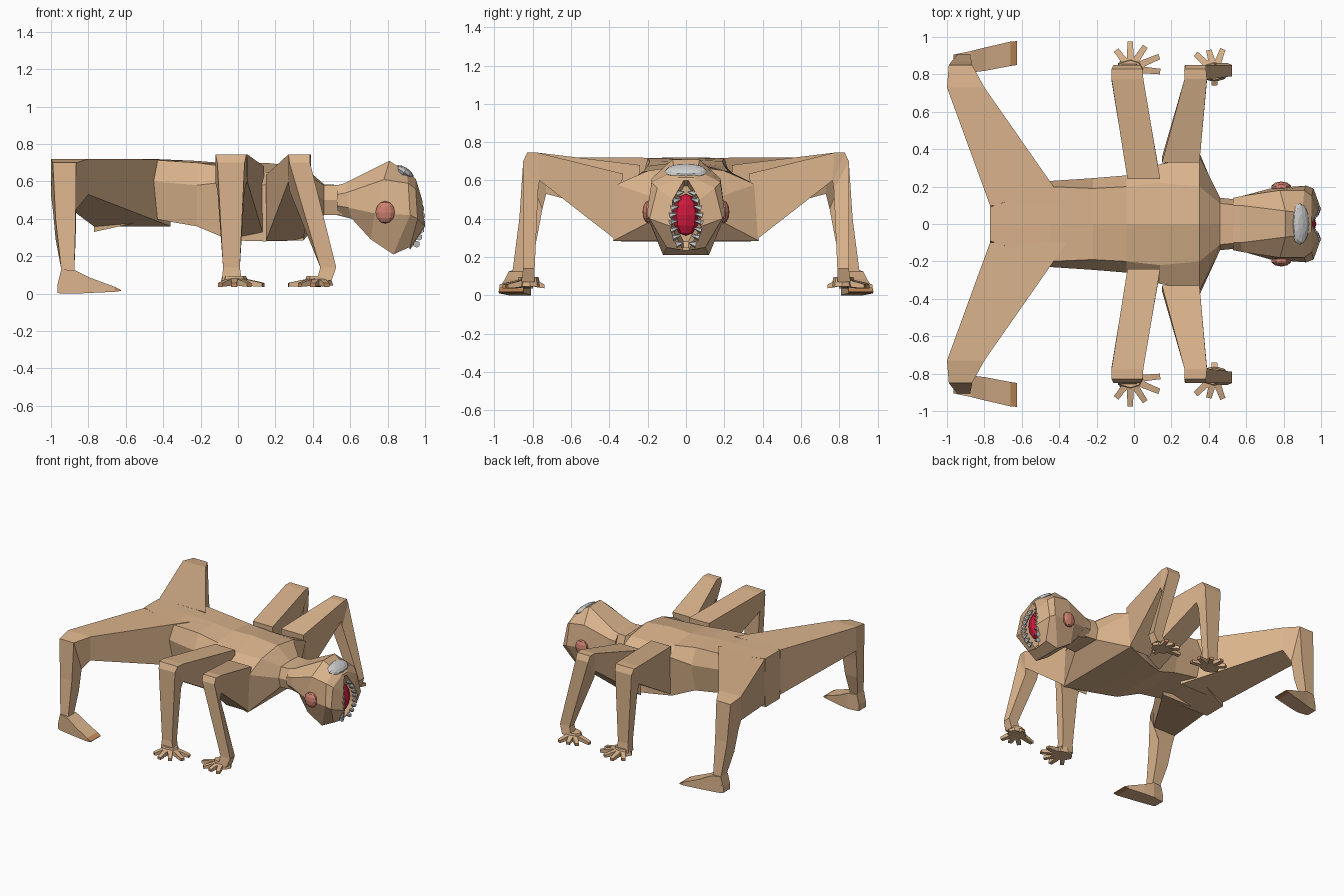
import bpy, bmesh, math
from mathutils import Vector, Matrix

if "Cube" in bpy.data.objects:
    bpy.data.objects.remove(bpy.data.objects["Cube"])


def material(name, rgb):
    m = bpy.data.materials.new(name)
    m.diffuse_color = (*rgb, 1)
    m.use_nodes = True
    m.node_tree.nodes["Principled BSDF"].inputs["Base Color"].default_value = m.diffuse_color
    return m


SKIN = material("tan skin", (0.70, 0.45, 0.26))
NAIL = material("orange nail", (0.58, 0.27, 0.11))
RED = material("red tongue", (0.60, 0.01, 0.045))
EYE = material("dark red eye", (0.42, 0.005, 0.03))
PINK = material("pink ear", (0.62, 0.22, 0.16))
GREY = material("pale grey", (0.62, 0.62, 0.62))


def finish(bm, name, mats, mirror=False):
    bmesh.ops.recalc_face_normals(bm, faces=bm.faces)
    me = bpy.data.meshes.new(name)
    bm.to_mesh(me)
    bm.free()
    for m in mats:
        me.materials.append(m)
    ob = bpy.data.objects.new(name, me)
    bpy.context.collection.objects.link(ob)
    if mirror:
        mod = ob.modifiers.new("mirror", 'MIRROR')
        mod.use_axis = (False, True, False)
        mod.use_mirror_merge = False
    return ob


def add_loft(bm, rings, cap_mat=0):
    """Skin a list of equal rings; the last cap takes cap_mat."""
    vs = [[bm.verts.new(p) for p in r] for r in rings]
    n = len(vs[0])
    for a, b in zip(vs, vs[1:]):
        for i in range(n):
            j = (i + 1) % n
            bm.faces.new((a[i], a[j], b[j], b[i]))
    bm.faces.new(vs[0])
    bm.faces.new(vs[-1]).material_index = cap_mat


def loft(name, rings, mats=(SKIN,), mirror=False, cap_mat=0):
    bm = bmesh.new()
    add_loft(bm, rings, cap_mat)
    return finish(bm, name, mats, mirror)


def limb(name, stations):
    """Four-sided limb: back x, front x, outer (y, z), inner (y, z)."""
    loft(name, [[(a, yo, zo), (b, yo, zo), (b, yi, zi), (a, yi, zi)]
                for a, b, yo, zo, yi, zi in stations], mirror=True)


def ball(name, mat, loc, size, tilt=0, mirror=False, seg=10, rings=6):
    bm = bmesh.new()
    m = Matrix.Translation(loc) @ Matrix.Rotation(tilt, 4, 'Y') @ Matrix.Diagonal((*size, 1))
    bmesh.ops.create_uvsphere(bm, u_segments=seg, v_segments=rings, radius=1, matrix=m)
    return finish(bm, name, [mat], mirror)


# Torso: x, ridge z, shoulder (y, z), side (y, z), belly (y, z)
body = [(-0.77, .72, .09, .72, .11, .52, .09, .33),
        (-0.45, .72, .20, .715, .23, .60, .20, .40),
        (-0.22, .71, .19, .70, .245, .58, .20, .36),
        (-0.04, .695, .20, .675, .26, .60, .24, .285),
        (0.14, .70, .22, .65, .32, .58, .30, .28),
        (0.35, .68, .20, .65, .36, .58, .38, .285),
        (0.46, .585, .11, .58, .14, .50, .12, .42),
        (0.56, .58, .10, .58, .13, .50, .11, .42)]
rings = []
for x, zt, *p in body:
    half = [(x, p[i], p[i + 1]) for i in (0, 2, 4)]
    rings.append([(x, 0, zt)] + half + [(x, -y, z) for _, y, z in reversed(half)])
loft("torso", rings)

# Head: right-side corners of each ring (x, y, z), ending in a hollow mouth
head = [[(.53, .10, .58), (.53, .14, .53), (.53, .14, .47), (.53, .10, .42)],
        [(.57, .10, .59), (.58, .15, .54), (.59, .15, .46), (.61, .10, .40)],
        [(.81, .07, .71), (.78, .18, .61), (.73, .19, .43), (.71, .13, .29)],
        [(.90, .06, .65), (.91, .18, .59), (.92, .205, .42), (.83, .12, .21)],
        [(.95, .04, .615), (.95, .15, .56), (.96, .19, .40), (.92, .10, .25)],
        [(.955, .012, .60), (.985, .07, .50), (1.0, .078, .36), (.92, .015, .235)],
        [(.91, .010, .57), (.91, .06, .49), (.91, .06, .37), (.89, .012, .28)]]
loft("head", [h + [(x, -y, z) for x, y, z in reversed(h)] for h in head])

# Mouth: tongue and two columns of teeth
ball("tongue", RED, (.925, 0, .42), (.05, .07, .11), seg=8)
bm = bmesh.new()
for i in range(8):
    z = .27 + i * .038
    y = .03 + .045 * math.sin(math.pi * (i + .6) / 8)
    m = (Matrix.Translation((.955 + .03 * math.sin(math.pi * i / 7), y - .008, z))
         @ Matrix.Rotation(math.radians(75), 4, 'X'))
    bmesh.ops.create_cone(bm, cap_ends=True, segments=6, radius1=.019, radius2=.003,
                          depth=.042, matrix=m)
finish(bm, "teeth", [GREY], True)

# Face details
ball("brow_plate", GREY, (.888, 0, .648), (.058, .112, .028), math.radians(33), seg=12)
ball("eyes", EYE, (.943, .095, .555), (.012, .011, .011), mirror=True, seg=8)
ball("ears", PINK, (.787, .197, .435), (.054, .03, .06), mirror=True)

# Arms and legs
limb("rear_arms", [(-.035, .14, .24, .68, .25, .30), (-.12, .05, .775, .745, .765, .60),
                   (-.12, .045, .83, .745, .766, .59), (-.11, .035, .85, .70, .772, .55),
                   (-.08, .01, .85, .14, .79, .14), (-.085, .02, .86, .07, .79, .07)])
limb("front_arms", [(.15, .35, .33, .635, .36, .285), (.27, .39, .775, .745, .765, .60),
                    (.27, .385, .83, .745, .766, .59), (.275, .385, .85, .70, .772, .55),
                    (.44, .525, .85, .14, .79, .14), (.42, .50, .86, .07, .79, .07)])
limb("legs", [(-.77, -.36, .10, .718, .10, .36), (-1.0, -.80, .73, .72, .73, .53),
              (-.99, -.865, .85, .70, .75, .45), (-.975, -.868, .87, .40, .78, .29),
              (-.945, -.875, .905, .13, .83, .13), (-.95, -.87, .91, .06, .82, .06)])

# Feet: x, inner y, outer y, bottom z, top z
foot = [(-.965, .82, .905, .005, .05), (-.945, .82, .91, .0, .13), (-.87, .81, .925, .0, .125),
        (-.79, .82, .945, .004, .085), (-.66, .845, .975, .01, .037), (-.625, .85, .978, .015, .02)]
bm = bmesh.new()
add_loft(bm, [[(x, a, lo), (x, b, lo), (x, b, hi), (x, a, hi)] for x, a, b, lo, hi in foot])
for f in bm.faces:
    f.material_index = int(f.calc_center_median().x < -2 or f.calc_center_median().x > -.65)
finish(bm, "feet", [SKIN, NAIL], True)


# Hands: faceted palm with square-tipped fingers
def hand(name, palm, tips):
    bm = bmesh.new()
    c = Vector(palm)
    bmesh.ops.create_cone(bm, cap_ends=True, segments=8, radius1=.075, radius2=.06, depth=.05,
                          matrix=Matrix.Translation(c) @ Matrix.Diagonal((1.05, .75, 1, 1)))
    for x, y in tips:
        end = Vector((x, y, .047))
        d = (end - c).normalized()
        side = Vector((-d.y, d.x, 0)).normalized()
        ring = []
        for t, w, h in ((.3, .019, .018), (.75, .016, .014), (1, .015, .010)):
            p = c.lerp(end, t)
            up = Vector((0, 0, h))
            ring.append([p - side * w - up, p + side * w - up, p + side * w + up, p - side * w + up])
        add_loft(bm, ring, 1)
    finish(bm, name, [SKIN, NAIL], True)


hand("rear_hands", (-.02, .83, .07),
     [(.14, .815), (.135, .895), (.06, .95), (-.02, .975), (-.095, .93)])
hand("front_hands", (.43, .815, .07),
     [(.27, .835), (.33, .91), (.40, .93), (.475, .935), (.43, .74)])
